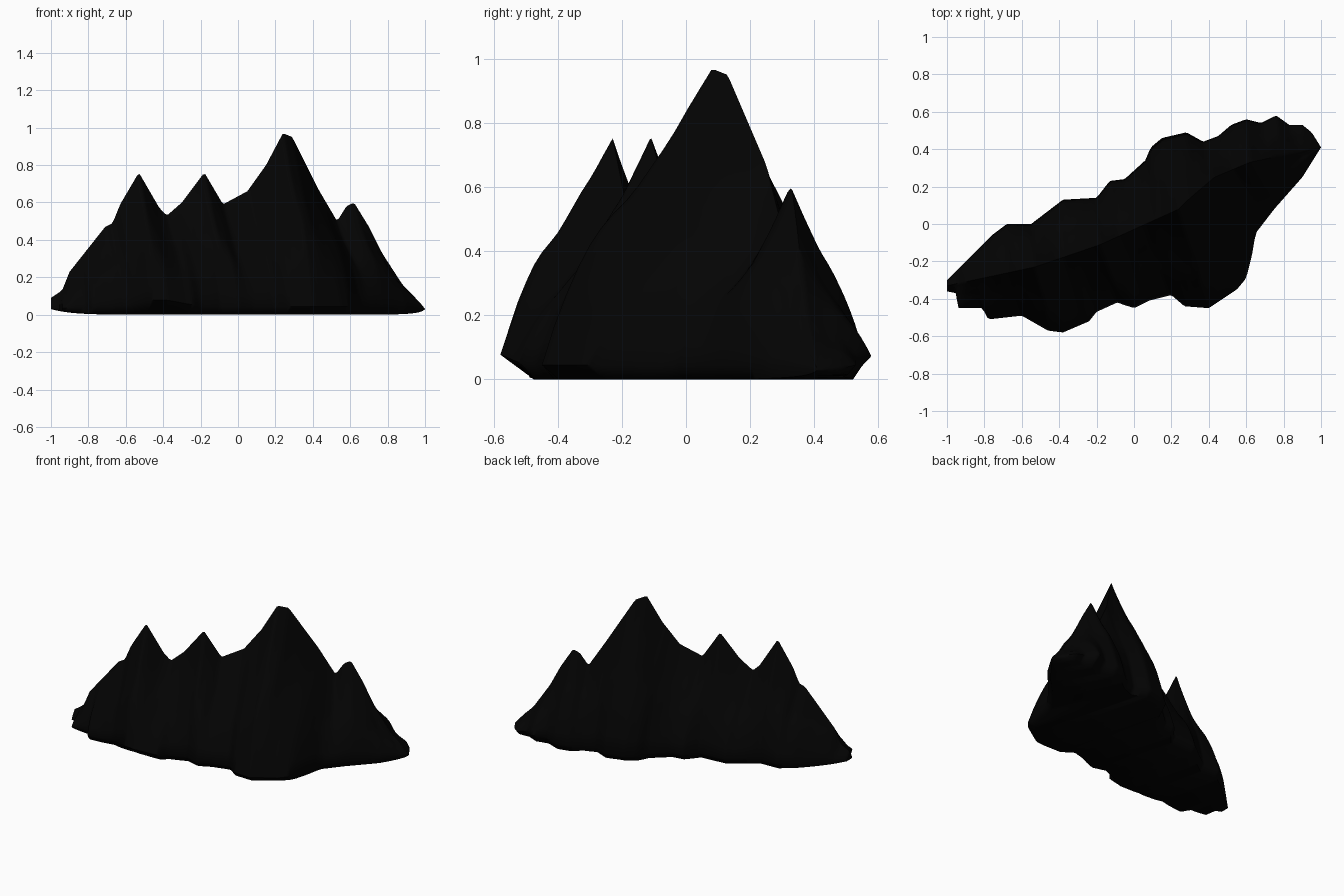
import bpy
import bmesh
from mathutils import Vector, noise
from math import exp

if "Cube" in bpy.data.objects:
    bpy.data.objects.remove(bpy.data.objects["Cube"], do_unlink=True)

COLUMNS = 160       # steps along the range
STEPS = 14          # steps down each slope

# Foot of the front slope in plan: (x, y)
FRONT = [(-1, -.36), (-.95, -.37), (-.94, -.45), (-.81, -.45), (-.78, -.51),
         (-.6, -.49), (-.46, -.57), (-.38, -.58), (-.24, -.52), (-.2, -.47),
         (-.09, -.42), (0, -.45), (.08, -.41), (.2, -.38), (.27, -.44),
         (.4, -.45), (.55, -.35), (.6, -.29), (.63, -.17), (.65, -.05),
         (.75, .08), (.9, .25), (1, .41)]

# Foot of the back slope in plan: (x, y)
BACK = [(-1, -.3), (-.76, -.06), (-.68, 0), (-.55, 0), (-.38, .13),
        (-.2, .14), (-.13, .23), (-.05, .24), (.06, .34), (.09, .41),
        (.15, .46), (.28, .49), (.37, .44), (.45, .47), (.52, .53),
        (.6, .56), (.68, .54), (.76, .58), (.83, .53), (.9, .53),
        (.95, .49), (1, .41)]

# Crest line in plan (x, y) and in height (x, z)
CREST = [(-1, -.33), (-.53, -.23), (-.18, -.11), (.24, .08), (.29, .13),
         (.43, .25), (.62, .33), (1, .41)]
HEIGHT = [(-1, .09), (-.94, .13), (-.9, .23), (-.71, .47), (-.67, .49),
          (-.63, .59), (-.53, .76), (-.42, .57), (-.38, .53), (-.3, .6),
          (-.18, .76), (-.08, .59), (.05, .66), (.15, .8), (.24, .97),
          (.29, .95), (.43, .67), (.53, .5), (.58, .58), (.62, .6),
          (.7, .47), (.77, .33), (.88, .16), (.94, .1), (1, .03)]


def sample(line, x):
    """Linear lookup along a list of points sorted by x."""
    for (xa, a), (xb, b) in zip(line, line[1:]):
        if x <= xb:
            return a + (b - a) * (x - xa) / (xb - xa)
    return line[-1][1]


def base_height(x):
    """The underside curls up a little at both ends."""
    return .03 * abs(x) ** 8


def bulge(x, side):
    """Each side has one place where the foot overhangs most."""
    centre = -.42 if side < 0 else .76
    return exp(-((x - centre) / .15) ** 2)


def foot(x, side):
    """Widest point of the slope that starts at crest position x."""
    skew = .14 + .08 * x if side < 0 else -.04
    foot_x = x + skew * (1 - x ** 4)
    lift = .045 + .035 * bulge(foot_x, side)
    foot_y = sample(FRONT if side < 0 else BACK, foot_x)
    return Vector((foot_x, foot_y, base_height(x) + lift * (1 - x ** 8)))


def slope_point(x, side, t):
    """Point on a slope: t is 0 at the crest and 1 at the foot."""
    top = sample(HEIGHT, x)
    end = foot(x, side)
    point = Vector((x, sample(CREST, x), top)).lerp(end, t)
    # slopes bulge outward low down
    point.z += 1.05 * t ** 3 * (1 - t) * (top - end.z)
    # spurs and gullies running down the slope
    gully = noise.noise(Vector((x * 8, side * 5, t * 2)))
    gully += .5 * noise.noise(Vector((x * 17, side * 9, t * 5)))
    point.z += gully * .14 * top * t * (1 - t)
    return point


def base_point(x, side):
    """Undercut edge of the underside, set in from the foot."""
    end = foot(x, side)
    inset = .1 + .2 * bulge(end.x, side)
    point = end.lerp(Vector((x, sample(CREST, x), 0)), inset)
    point.z = base_height(x)
    return point


# Mountain range: closed cross-sections joined along x
bm = bmesh.new()
sections = []
for i in range(COLUMNS + 1):
    x = -1 + 2 * i / COLUMNS
    front = [slope_point(x, -1, 1 - k / STEPS) for k in range(STEPS)]
    back = [slope_point(x, 1, k / STEPS) for k in range(STEPS + 1)]
    loop = [base_point(x, -1)] + front + back + [base_point(x, 1)]
    sections.append([bm.verts.new(p) for p in loop])
for a, b in zip(sections, sections[1:]):
    for k in range(len(a)):
        n = (k + 1) % len(a)
        bm.faces.new((a[k], b[k], b[n], a[n]))
bm.faces.new(sections[0])
bmesh.ops.remove_doubles(bm, verts=bm.verts, dist=.0005)
bmesh.ops.recalc_face_normals(bm, faces=bm.faces)

mesh = bpy.data.meshes.new("mountain_range")
bm.to_mesh(mesh)
bm.free()
mountain = bpy.data.objects.new("mountain_range", mesh)
bpy.context.collection.objects.link(mountain)

# Dark rock colour
rock = bpy.data.materials.new("black_rock")
rock.use_nodes = True
colour = (.001, .001, .001, 1)
rock.diffuse_color = colour
rock.node_tree.nodes["Principled BSDF"].inputs["Base Color"].default_value = colour
mesh.materials.append(rock)

bpy.ops.object.select_all(action="DESELECT")
mountain.select_set(True)
bpy.context.view_layer.objects.active = mountain
bpy.ops.object.shade_smooth_by_angle(angle=1.1)
